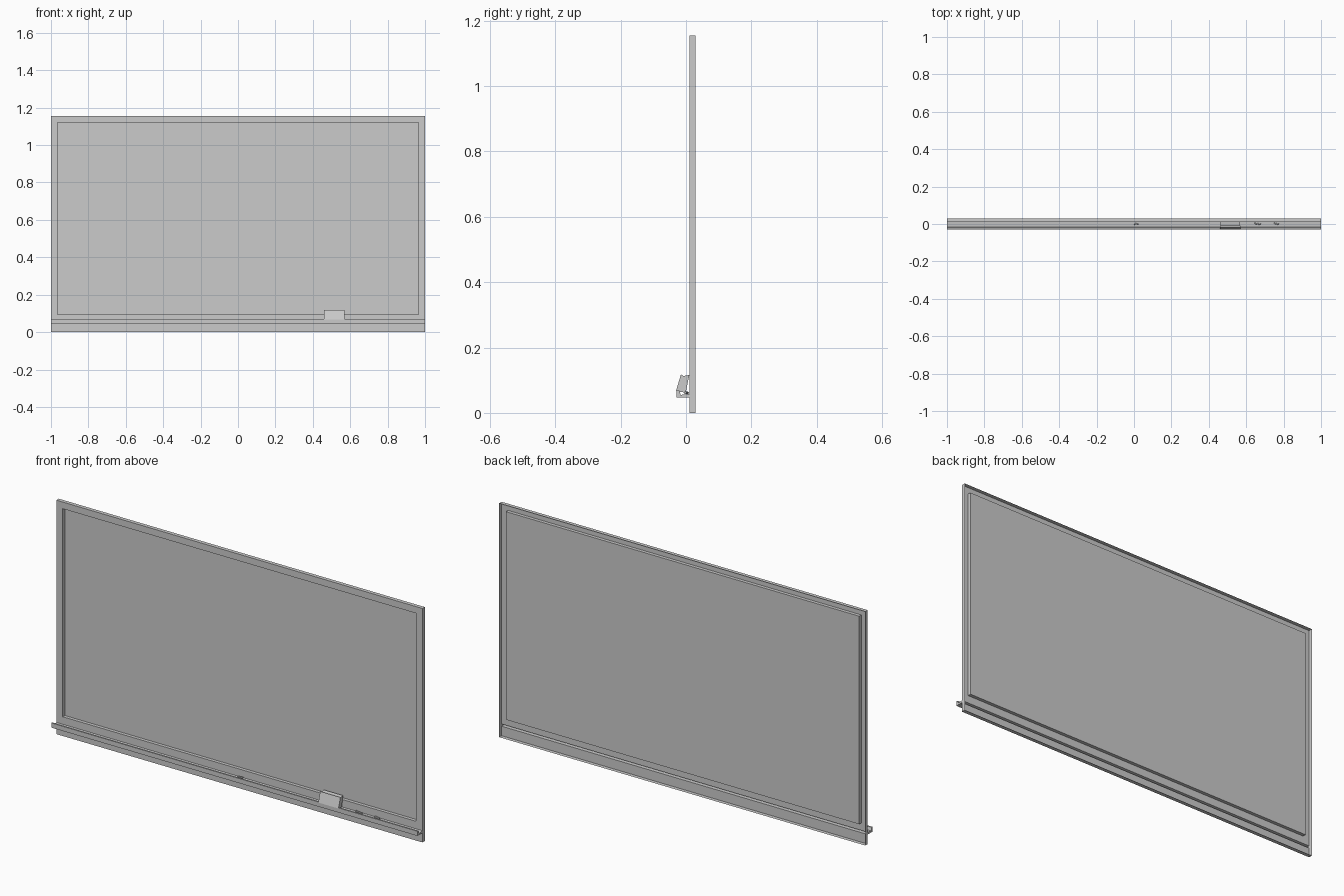
import bpy, bmesh, math

if "Cube" in bpy.data.objects:
    bpy.data.objects.remove(bpy.data.objects["Cube"])

FRONT, BACK = 0.0105, 0.0295   # sheet depth of the pressed board
PANEL = 0.027                  # depth of the recessed writing surface


def finish(name, bm):
    mesh = bpy.data.meshes.new(name)
    bm.to_mesh(mesh)
    bm.free()
    obj = bpy.data.objects.new(name, mesh)
    bpy.context.collection.objects.link(obj)
    return obj


def rect(bm, w, z0, z1, y):
    return [bm.verts.new(p) for p in
            ((-w, y, z0), (w, y, z0), (w, y, z1), (-w, y, z1))]


def bridge(bm, a, b):
    for i in range(4):
        j = (i + 1) % 4
        bm.faces.new((a[i], a[j], b[j], b[i]))


def extrude_x(name, profile, x0, x1, closed=True):
    """Sweep a (y, z) profile along x and cap both ends."""
    bm = bmesh.new()
    a = [bm.verts.new((x0, y, z)) for y, z in profile]
    b = [bm.verts.new((x1, y, z)) for y, z in profile]
    n = len(profile)
    for i in range(n if closed else n - 1):
        j = (i + 1) % n
        bm.faces.new((a[i], a[j], b[j], b[i]))
    bm.faces.new(a)
    bm.faces.new(b[::-1])
    bmesh.ops.recalc_face_normals(bm, faces=bm.faces)
    return finish(name, bm)


# Frame: face ring and lower strip with an outer lip, open at the back
bm = bmesh.new()
outer = rect(bm, 1, 0.058, 1.155, FRONT)
inner = rect(bm, 0.965, 0.095, 1.122, FRONT)
bridge(bm, outer, inner)
bm.faces.new(rect(bm, 1, 0, 0.047, FRONT))
bridge(bm, rect(bm, 1, 0, 1.155, BACK), rect(bm, 1, 0, 1.155, FRONT))
finish("frame", bm)

# Writing surface, set back from the frame face
bm = bmesh.new()
edge = rect(bm, 0.965, 0.095, 1.122, FRONT)
face = rect(bm, 0.965, 0.095, 1.122, PANEL)
bridge(bm, edge, face)
bm.faces.new(face)
finish("writing_surface", bm)

# Chalk tray: hollow, open behind
extrude_x("chalk_tray", [(FRONT, 0.058), (-0.016, 0.055), (-0.021, 0.070),
                         (-0.0285, 0.070), (-0.0285, 0.047), (FRONT, 0.047)],
          -1, 1, closed=False)

# Eraser leaning against the frame: grip and felt pad
extrude_x("eraser_grip", [(-0.0305, 0.068), (-0.0155, 0.1175),
                          (-0.0075, 0.113), (-0.0205, 0.065)], 0.46, 0.57)
extrude_x("eraser_felt", [(-0.0205, 0.065), (-0.0075, 0.113),
                          (0.0102, 0.116), (-0.001, 0.062)], 0.463, 0.567)

# Chalk sticks lying in the tray
for i, (x, length, turn) in enumerate([(0.012, 0.026, 8), (0.66, 0.038, -10),
                                       (0.76, 0.030, -14)]):
    bpy.ops.mesh.primitive_cylinder_add(
        vertices=8, radius=0.004, depth=length, location=(x, 0.001, 0.0615),
        rotation=(0, math.pi / 2, math.radians(turn)))
    bpy.context.object.name = f"chalk_{i + 1}"
